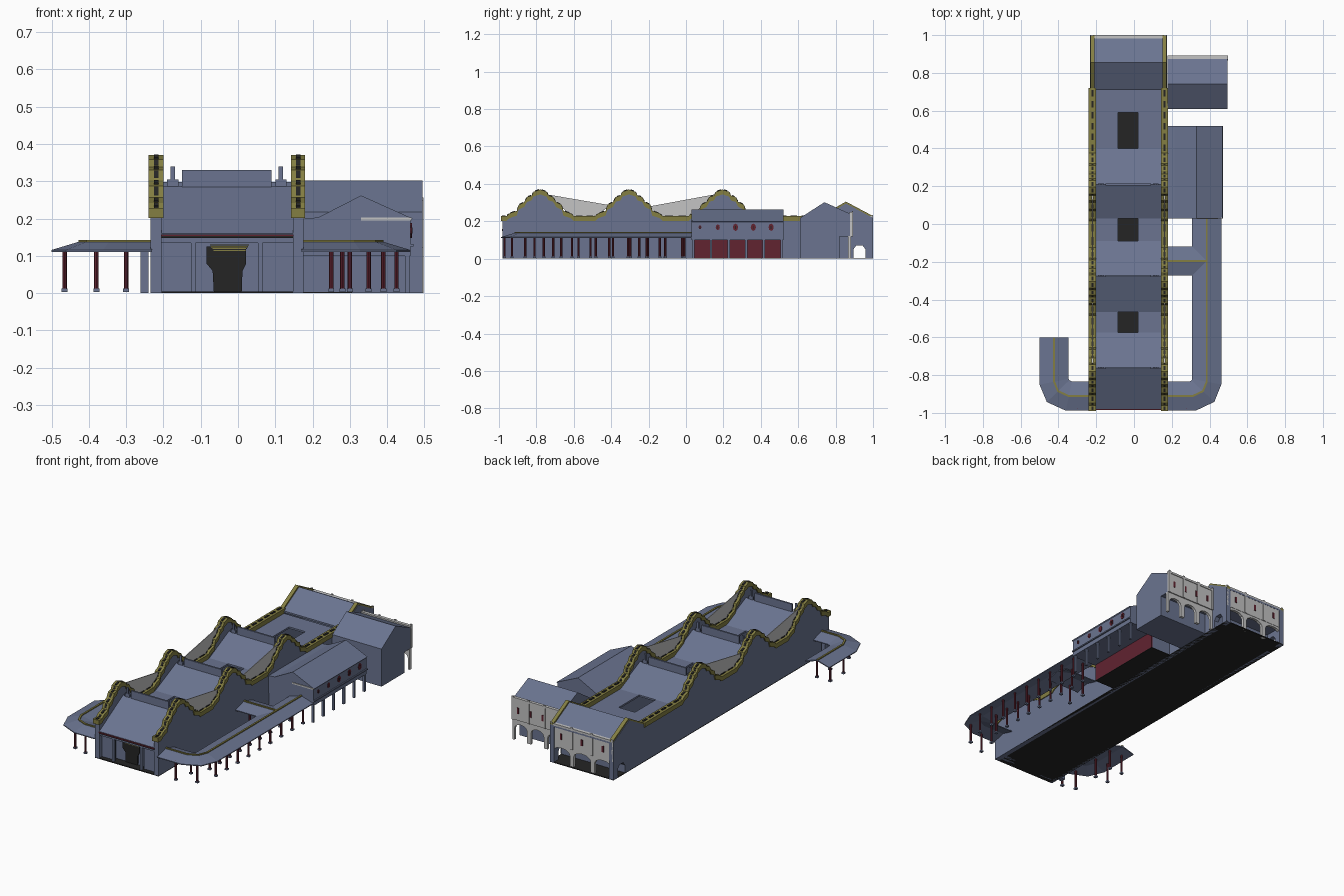
import bpy, bmesh, math
from mathutils import Vector

if "Cube" in bpy.data.objects:
    bpy.data.objects.remove(bpy.data.objects["Cube"])

def mat(name, r, g, b):
    m = bpy.data.materials.new(name)
    m.diffuse_color = (r, g, b, 1)
    m.use_nodes = True
    m.node_tree.nodes["Principled BSDF"].inputs["Base Color"].default_value = m.diffuse_color
    return m

BLUE = mat("slate_blue", 0.145, 0.175, 0.28)
OLIVE = mat("olive_yellow", 0.23, 0.21, 0.055)
RED = mat("dark_red", 0.12, 0.017, 0.03)
GREY = mat("pale_grey", 0.55, 0.55, 0.55)
BLACK = mat("near_black", 0.018, 0.018, 0.018)

def finish(name, bm, m):
    bmesh.ops.recalc_face_normals(bm, faces=bm.faces)
    me = bpy.data.meshes.new(name)
    bm.to_mesh(me)
    bm.free()
    me.materials.append(m)
    ob = bpy.data.objects.new(name, me)
    bpy.context.collection.objects.link(ob)
    return ob

def prism(name, pts, axis, a, b, m):
    """Extrude a 2D outline from a to b along an axis."""
    put = {'x': lambda p, t: (t, p[0], p[1]), 'y': lambda p, t: (p[0], t, p[1]),
           'z': lambda p, t: (p[0], p[1], t)}[axis]
    bm = bmesh.new()
    f = bm.faces.new([bm.verts.new(put(p, a)) for p in pts])
    r = bmesh.ops.extrude_face_region(bm, geom=[f])
    move = Vector(put((0, 0), b - a))
    bmesh.ops.translate(bm, vec=move, verts=[v for v in r['geom'] if isinstance(v, bmesh.types.BMVert)])
    return finish(name, bm, m)

def box(name, x0, x1, y0, y1, z0, z1, m):
    return prism(name, [(x0, y0), (x1, y0), (x1, y1), (x0, y1)], 'z', z0, z1, m)

def sweep(name, path, section, m):
    """Carry a cross-section along a flat path with mitred corners."""
    P = [Vector(p) for p in path]
    bm = bmesh.new()
    rings = []
    for i, p in enumerate(P):
        d0 = (p - P[i - 1]).normalized() if i else (P[1] - p).normalized()
        d1 = (P[i + 1] - p).normalized() if i < len(P) - 1 else d0
        n = Vector((d0.y + d1.y, -d0.x - d1.x)).normalized()
        k = 1 / max(0.3, n.dot(Vector((d0.y, -d0.x))))
        rings.append([bm.verts.new((p.x + n.x * u * k, p.y + n.y * u * k, z)) for u, z in section])
    c = len(section)
    for r0, r1 in zip(rings, rings[1:]):
        for j in range(c):
            bm.faces.new((r0[j], r0[(j + 1) % c], r1[(j + 1) % c], r1[j]))
    bm.faces.new(rings[0])
    bm.faces.new(rings[-1])
    return finish(name, bm, m)

def column(x, y):
    bm = bmesh.new()
    bmesh.ops.create_cone(bm, cap_ends=True, segments=8, radius1=0.006, radius2=0.006, depth=0.11)
    bmesh.ops.translate(bm, vec=(x, y, 0.065), verts=bm.verts)
    finish("gallery_column", bm, RED)
    box("column_base", x - .008, x + .008, y - .008, y + .008, 0.003, 0.012, BLUE)

def arcade(name, x0, x1, n, top, y0, y1):
    """Wall with n open arches down to the ground."""
    w, pier = (x1 - x0) / n, 0.012
    pts = [(x0, top), (x0, 0)]
    for i in range(n):
        a, b = x0 + i * w + pier, x0 + (i + 1) * w - pier
        pts.append((a, 0))
        for k in range(7):
            t = math.pi * k / 6
            pts.append(((a + b) / 2 - (b - a) / 2 * math.cos(t), 0.065 + 0.03 * math.sin(t)))
        pts.append((b, 0))
    pts += [(x1, 0), (x1, top)]
    prism(name, pts, 'y', y0, y1, GREY)

# ---- main hall: long side walls with three wavy gables
half = [(.18, .218), (.165, .232), (.125, .246), (.115, .278), (.085, .293),
        (.07, .32), (.045, .328), (.035, .348), (0, .36)]
wave = [(-.99, .218)]
for c in (-.78, -.305, .195):
    wave += [(c - d, z) for d, z in half] + [(c + d, z) for d, z in half[-2::-1]]
wave.append((.72, .218))
arch = [(.96, 0), (.96, .05), (.945, .07), (.91, .07), (.895, .05), (.895, 0)]
outline = wave + [(.855, .295), (1, .218), (1, 0)] + arch + [(-.98, 0), (-.98, .21)]
slopes = [(.72, .218), (.855, .295), (1, .218)]

def coping(name, line, x0, x1, up, down):
    prism(name, [(y, z + up) for y, z in line] + [(y, z - down) for y, z in reversed(line)],
          'x', x0, x1, OLIVE)

for x0, x1 in ((-.234, -.205), (.148, .175)):
    prism("side_wall", outline, 'x', x0, x1, BLUE)
    coping("wavy_coping", wave, x0 - .006, x1 + .005, .01, .016)
    coping("rear_coping", slopes, x0 + .003, x1 - .003, .01, .006)
    xm = (x0 + x1) / 2
    # black tiles dotted along the coping
    for i, ((ya, za), (yb, zb)) in enumerate(zip(wave, wave[1:])):
        n = max(1, int((yb - ya) / .05))
        for k in range(n):
            s, e = (k + .2) / n, (k + .8) / n
            line = [(ya + (yb - ya) * t, za + (zb - za) * t) for t in (s, e)]
            prism("coping_tile", [(y, z + .009) for y, z in line] +
                  [(y, z + .014) for y, z in reversed(line)], 'x', xm - .006, xm + .006, BLACK)
    # pale panels spanning the valleys between gables
    for panel in ([(-.75, .345), (-.40, .285), (-.50, .22), (-.6, .22)],
                  [(.16, .345), (-.22, .275), (-.12, .22), (.02, .22)]):
        prism("valley_panel", panel, 'x', xm - .002, xm + .002, GREY)

# ---- floor and roofs
XL, XR = -.206, .149
box("floor", -.234, .175, -.98, 1.0, 0, .005, BLACK)

def hall_roof(y0, z0, yr, zr, y1, z1):
    prism("hall_roof", [(y0, z0), (yr, zr), (y1, z1), (y1, z1 - .01), (yr, zr - .012), (y0, z0 - .01)],
          'x', XL, XR, BLUE)

hall_roof(-.98, .16, -.762, .288, -.575, .2)
hall_roof(-.465, .2, -.275, .288, -.09, .2)
hall_roof(.03, .2, .21, .288, .40, .2)
hall_roof(.71, .215, .855, .298, 1.0, .218)
for y in (-.762, -.275, .21):
    box("ridge_beam", -.15, .09, y - .005, y + .005, .28, .33, BLUE)
    for x in (-.175, .115):
        box("ridge_scroll", x - .015, x + .015, y - .004, y + .004, .28, .305, BLUE)
        box("ridge_finial", x - .006, x + .006, y - .004, y + .004, .30, .34, BLUE)
for y0, y1 in ((-.575, -.465), (-.09, .03), (.40, .59)):
    box("court_roof_left", XL, -.085, y0, y1, .19, .2, BLUE)
    box("court_roof_right", .02, XR, y0, y1, .19, .2, BLUE)
    box("court_floor", -.085, .02, y0, y1, .005, .012, BLACK)
box("rear_flat_roof", XL, XR, .59, .712, .19, .2, BLUE)

# ---- front porch
box("front_wall", XL, XR, -.93, -.91, 0, .17, BLUE)
prism("front_door", [(-.065, .005), (.01, .005), (.012, .06), (.022, .08), (.022, .125), (-.085, .125),
                     (-.085, .08), (-.068, .06)], 'y', -.937, -.93, BLACK)
for i in range(4):
    box("door_slat", -.075 + i * .003, .03 - i * .003, -.94, -.936, .128 - i * .005, .131 - i * .005, OLIVE)
box("porch_beam", XL, XR, -.975, -.962, .135, .15, BLUE)
box("eave_line", XL, XR, -.983, -.977, .148, .153, BLACK)
box("eave_board", XL, XR, -.985, -.98, .153, .158, RED)
for x in (-.12, .06):
    box("porch_pillar", x - .006, x + .006, -.975, -.963, 0, .136, BLUE)
for a, b in ((XL, -.125), (.066, XR)):
    box("porch_side_panel", a, b, -.955, -.94, 0, .136, BLUE)

# ---- rear facades of main hall and rear annex
def facade(x0, x1, n, y, z0, z1, windows):
    box("rear_upper_wall", x0, x1, y - .015, y - .004, z0, z1, GREY)
    for i in range(n + 1):
        x = x0 + .006 + (x1 - x0 - .012) * i / n
        box("rear_pilaster", x - .006, x + .006, y - .005, y, z0, z1 + .006, GREY)
    box("rear_cornice", x0, x1, y - .018, y, z1 - .012, z1, GREY)
    for i in range(windows):
        x = x0 + (x1 - x0) * (i + .5) / windows
        box("rear_window", x - .006, x + .006, y - .005, y - .001, z0 + .04, z0 + .075, RED)

facade(-.23, .172, 3, 1.0, .105, .228, 3)
arcade("rear_arcade", -.23, .172, 3, .106, .978, .994)
box("rear_inner_wall", XL, XR, .885, .895, 0, .22, BLUE)
box("rear_upper_floor", XL, XR, .89, .99, .1, .108, BLUE)

prism("rear_annex", [(.61, 0), (.61, .218), (.74, .302), (.878, .24), (.878, .12), (.82, .12), (.82, 0)],
      'x', .178, .495, BLUE)
facade(.178, .497, 3, .892, .12, .25, 4)
arcade("annex_arcade", .178, .497, 3, .122, .866, .882)

# ---- side annex over an open colonnade
prism("side_annex", [(.176, .1), (.176, .2), (.215, .203), (.33, .262), (.468, .2), (.463, .195), (.463, .1)],
      'y', .03, .52, BLUE)
box("annex_ground_room", .176, .30, .035, .515, .003, .1, BLUE)
box("annex_red_wall", .30, .306, .035, .515, .003, .1, RED)
box("annex_ground_floor", .176, .306, .035, .515, 0, .003, BLACK)
box("annex_sill", .463, .47, .03, .52, .125, .132, BLUE)
box("annex_front_trim", .33, .465, .026, .034, .195, .203, GREY)
for i in range(6):
    y = .04 + i * .094
    box("annex_pillar", .448, .46, y - .006, y + .006, 0, .1, BLUE)
for i, y in enumerate((.075, .17, .265, .36, .455)):
    r = .008 + .003 * min(i, 2)
    prism("annex_window", [(y + r * math.cos(k * math.pi / 4), .168 + 1.4 * r * math.sin(k * math.pi / 4))
                           for k in range(8)], 'x', .46, .466, RED)
    box("window_bar", .46, .468, y - .002, y + .002, .16, .176, BLACK)

# ---- covered galleries
roof = [(-.077, .116), (0, .139), (.077, .116), (.077, .111), (0, .132), (-.077, .111)]
cap = [(-.005, .136), (-.005, .143), (.005, .143), (.005, .136)]
right = [(.17, -.911), (.31, -.911), (.365, -.885), (.385, -.835), (.385, .032)]
left = [(-.23, -.911), (-.345, -.911), (-.402, -.885), (-.423, -.835), (-.423, -.6)]
link = [(.17, -.195), (.385, -.195)]
for p in (right, left, link):
    sweep("gallery_roof", p, roof, BLUE)
    sweep("gallery_ridge", p, cap, OLIVE)
for i in range(9):
    column(.425, -.81 + i * .1)
    column(.35, -.76 + i * .0925)
for x, y in ((.28, -.97), (.30, -.86), (.39, -.93), (-.465, -.66), (-.465, -.78), (-.38, -.66),
             (-.38, -.78), (-.38, -.95), (-.30, -.97), (.25, -.14), (.25, -.25)):
    column(x, y)
box("gallery_pier", -.262, -.24, -.93, -.9, 0, .115, BLUE)
